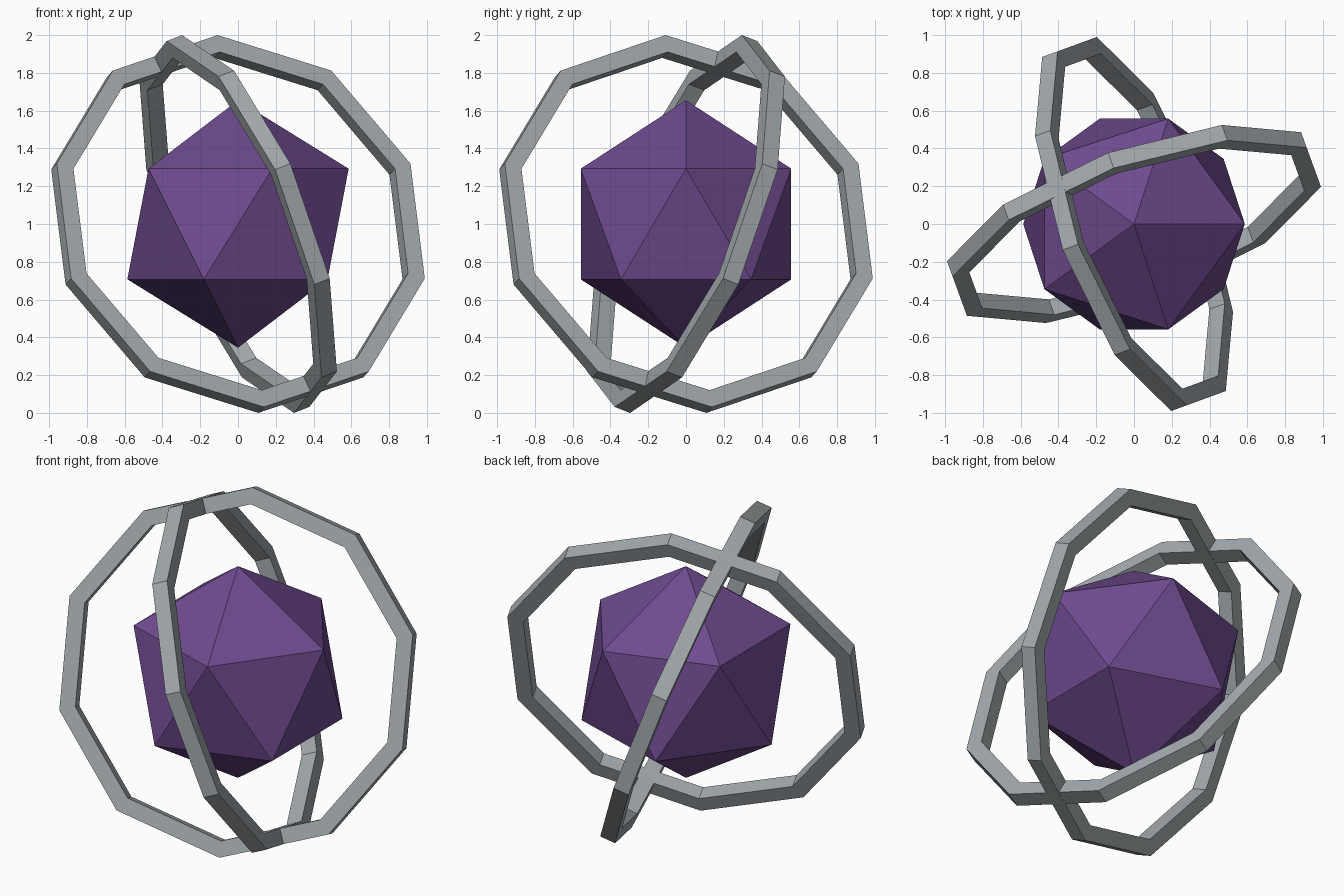
import bpy, bmesh, math
from mathutils import Matrix, Vector

if "Cube" in bpy.data.objects:
    bpy.data.objects.remove(bpy.data.objects["Cube"])

CENTRE = Vector((0, 0, 1))


def material(name, rgb):
    m = bpy.data.materials.new(name)
    m.diffuse_color = (*rgb, 1)
    m.use_nodes = True
    m.node_tree.nodes["Principled BSDF"].inputs["Base Color"].default_value = m.diffuse_color
    return m


def add_object(name, bm, mat):
    bmesh.ops.recalc_face_normals(bm, faces=bm.faces)
    mesh = bpy.data.meshes.new(name)
    bm.to_mesh(mesh)
    bm.free()
    mesh.materials.append(mat)
    obj = bpy.data.objects.new(name, mesh)
    obj.location = CENTRE
    bpy.context.collection.objects.link(obj)
    return obj


def ring(name, turn, mat, outer=1.0475, width=0.095, depth=0.092, sides=10):
    """Ten-sided hoop with a square bar section, tilted then turned about z."""
    bm = bmesh.new()
    inner, h = outer - width, depth / 2
    section = [(outer, -h), (outer, h), (inner, h), (inner, -h)]
    loops = []
    for i in range(sides):
        a = math.radians(90) + math.tau * i / sides
        loops.append([bm.verts.new((r * math.cos(a), r * math.sin(a), z)) for r, z in section])
    for i in range(sides):
        p, q = loops[i], loops[(i + 1) % sides]
        for k in range(4):
            n = (k + 1) % 4
            bm.faces.new((p[k], q[k], q[n], p[n]))
    rot = Matrix.Rotation(math.radians(turn), 4, 'Z') @ Matrix.Rotation(math.radians(70), 4, 'X')
    bm.transform(rot)
    return add_object(name, bm, mat)


purple = material("purple", (0.155, 0.068, 0.27))
grey = material("steel_grey", (0.36, 0.395, 0.41))

# Faceted core
core = bmesh.new()
bmesh.ops.create_icosphere(core, subdivisions=1, radius=0.655)
add_object("crystal_core", core, purple)

# Two crossing hoops, a quarter turn apart
ring("first_ring", 20, grey)
ring("second_ring", 110, grey)
